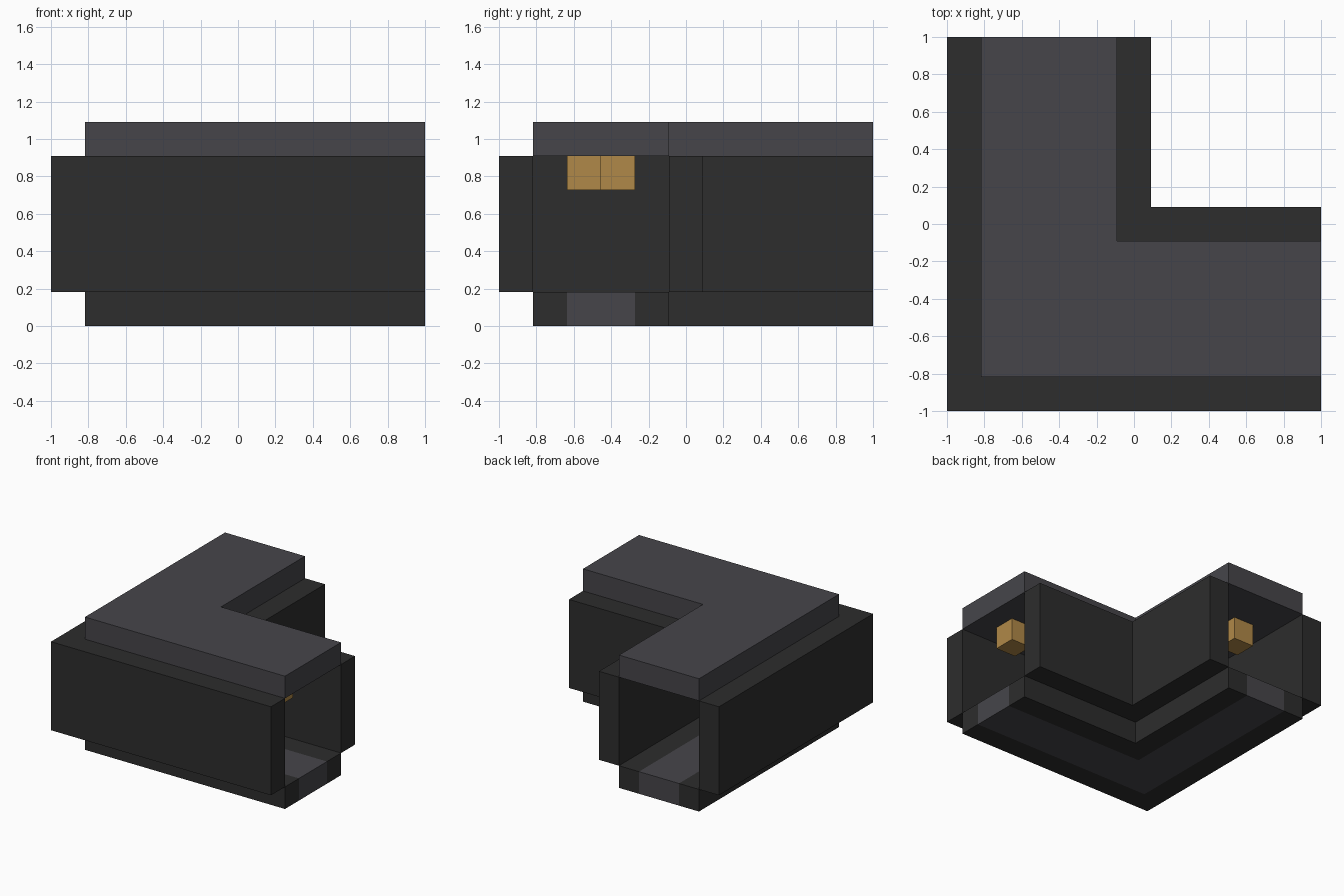
import bpy
import bmesh

cube = bpy.data.objects.get("Cube")
if cube:
    bpy.data.objects.remove(cube, do_unlink=True)

U = 2 / 11  # one block


def at(cell):
    return cell * U - 1


def material(name, rgb):
    mat = bpy.data.materials.new(name)
    mat.use_nodes = True
    color = (*rgb, 1)
    mat.diffuse_color = color
    mat.node_tree.nodes["Principled BSDF"].inputs["Base Color"].default_value = color
    return mat


def prism(name, outline, bottom, top, mat):
    """Extrude an outline in block units between two heights in block units."""
    bm = bmesh.new()
    face = bm.faces.new([bm.verts.new((at(x), at(y), bottom * U)) for x, y in outline])
    up = bmesh.ops.extrude_face_region(bm, geom=[face])["geom"]
    moved = [v for v in up if isinstance(v, bmesh.types.BMVert)]
    bmesh.ops.translate(bm, verts=moved, vec=(0, 0, (top - bottom) * U))
    bmesh.ops.recalc_face_normals(bm, faces=bm.faces)
    mesh = bpy.data.meshes.new(name)
    bm.to_mesh(mesh)
    bm.free()
    mesh.materials.append(mat)
    obj = bpy.data.objects.new(name, mesh)
    bpy.context.collection.objects.link(obj)
    return obj


def corner_run(name, lo, hi, bottom, top, mat):
    """L-shaped run whose two arms reach the +x and +y ends."""
    end = 11
    outline = [(lo, lo), (end, lo), (end, hi), (hi, hi), (hi, end), (lo, end)]
    return prism(name, outline, bottom, top, mat)


dark = material("dark stone", (0.026, 0.026, 0.026))
grey = material("grey stone", (0.061, 0.0595, 0.0685))
amber = material("amber lamp", (0.434, 0.25, 0.065))

# Floor: central path between dark borders
corner_run("floor_outer_border", 1, 2, 0, 1, dark)
corner_run("floor_path", 2, 4, 0, 1, grey)
corner_run("floor_inner_border", 4, 5, 0, 1, dark)

# Walls and ceiling
corner_run("outer_wall", 0, 1, 1, 5, dark)
corner_run("inner_wall", 5, 6, 1, 5, dark)
corner_run("ceiling", 1, 5, 5, 6, grey)

# Lamps hanging under the ceiling
for name, x, y in (("lamp_side_arm", 9, 2), ("lamp_back_arm", 2, 8), ("lamp_corner", 3, 3)):
    square = [(x, y), (x + 1, y), (x + 1, y + 1), (x, y + 1)]
    prism(name, square, 4, 5, amber)
